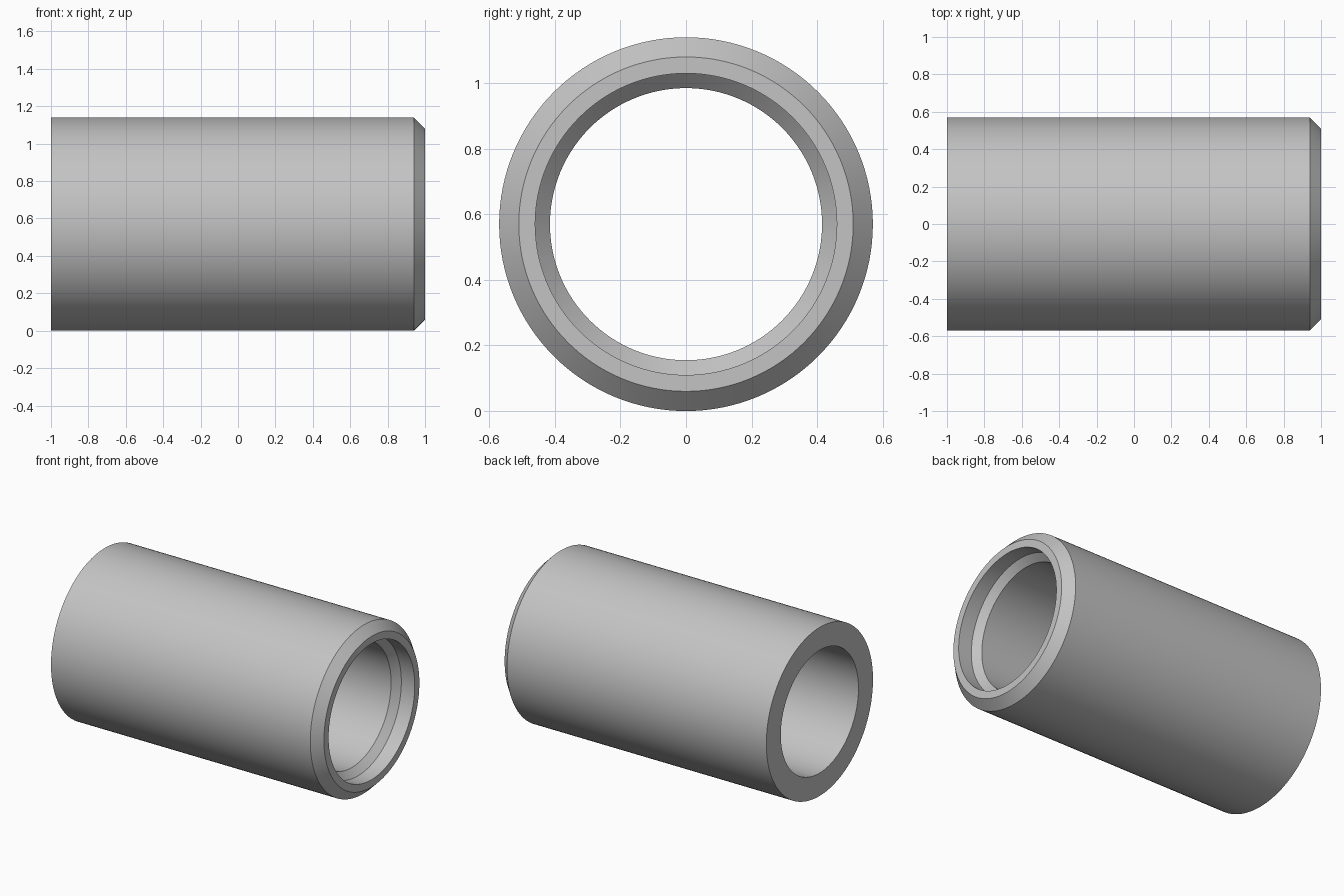
import bpy, bmesh, math
from mathutils import Vector

cube = bpy.data.objects.get("Cube")
if cube:
    bpy.data.objects.remove(cube, do_unlink=True)

OUTER, BORE, RECESS, CHAMFER = 0.57, 0.415, 0.46, 0.06
SEGMENTS = 128

# Closed wall section as (x, radius): body, chamfered end, recess with conical seat, bore
section = [
    (-1, BORE),
    (-1, OUTER),
    (1 - CHAMFER, OUTER),
    (1, OUTER - CHAMFER),
    (1, RECESS),
    (0.9, RECESS),
    (0.9 - (RECESS - BORE), BORE),
]

# Revolve the section around the x axis
bm = bmesh.new()
verts = [bm.verts.new((x, 0, r)) for x, r in section]
edges = [bm.edges.new((v, verts[(i + 1) % len(verts)])) for i, v in enumerate(verts)]
bmesh.ops.spin(bm, geom=verts + edges, cent=Vector(), axis=Vector((1, 0, 0)),
               angle=math.tau, steps=SEGMENTS, use_duplicate=False)
bmesh.ops.remove_doubles(bm, verts=bm.verts[:], dist=0.0001)
bmesh.ops.recalc_face_normals(bm, faces=bm.faces[:])
mesh = bpy.data.meshes.new("tube_sleeve")
bm.to_mesh(mesh)
bm.free()

# Plain grey metal
grey = bpy.data.materials.new("light_grey")
grey.use_nodes = True
colour = (0.55, 0.55, 0.55, 1)
grey.diffuse_color = colour
grey.node_tree.nodes["Principled BSDF"].inputs["Base Color"].default_value = colour
mesh.materials.append(grey)

# Place the sleeve on the ground with crisp edges between smooth bands
sleeve = bpy.data.objects.new("tube_sleeve", mesh)
sleeve.location.z = OUTER
bpy.context.collection.objects.link(sleeve)
bpy.ops.object.select_all(action="DESELECT")
sleeve.select_set(True)
bpy.context.view_layer.objects.active = sleeve
bpy.ops.object.shade_smooth_by_angle(angle=math.radians(30))
